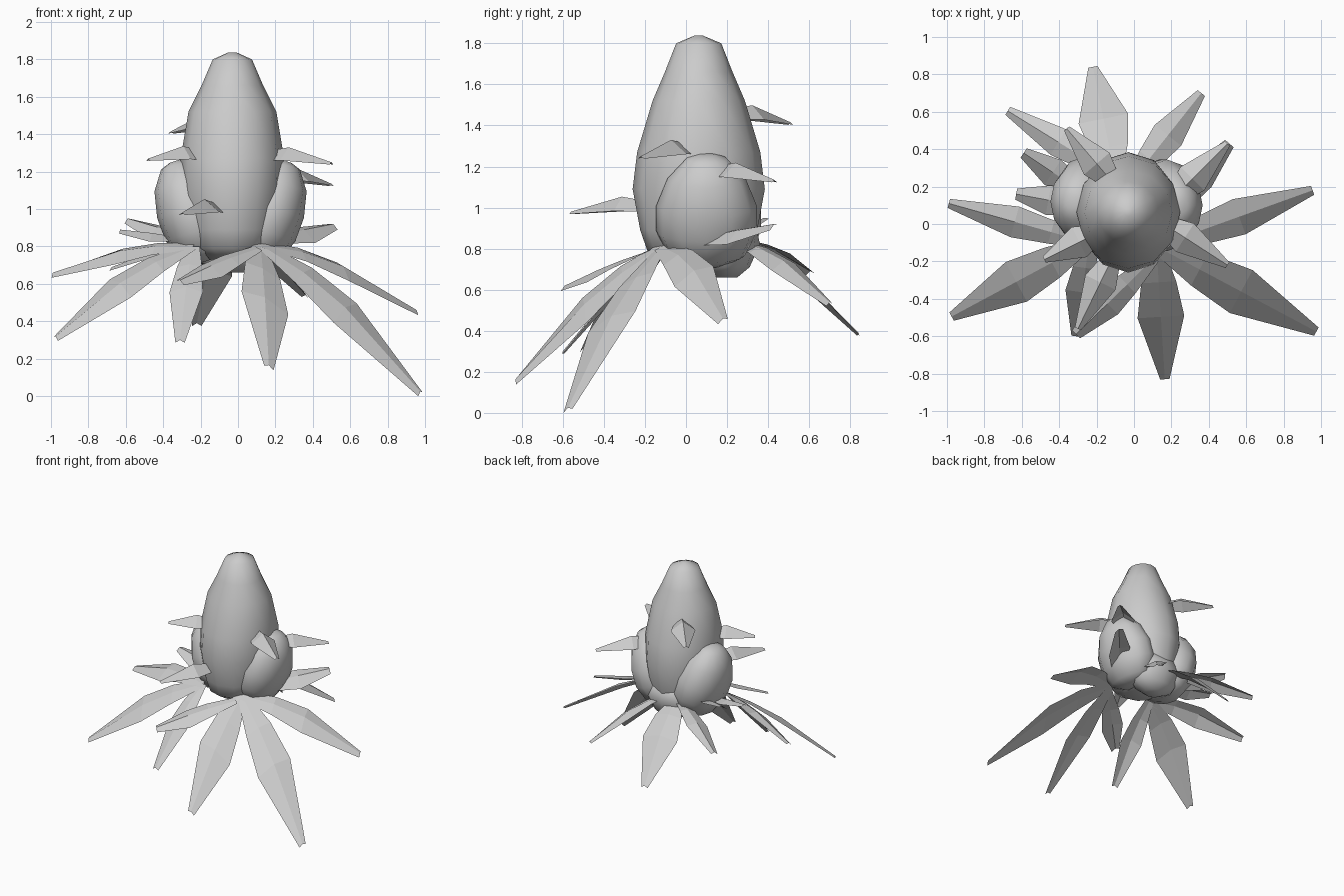
import bpy, bmesh, math
from mathutils import Vector, Matrix


def finish(bm, name, smooth=False):
    bmesh.ops.recalc_face_normals(bm, faces=bm.faces)
    for f in bm.faces:
        f.smooth = smooth
    me = bpy.data.meshes.new(name)
    bm.to_mesh(me)
    bm.free()
    ob = bpy.data.objects.new(name, me)
    bpy.context.collection.objects.link(ob)
    return ob


def bulb(name, loc, profile, sides=12, tilt=0.0):
    """Closed elliptical lathe from (z, rx, ry) rings, tilted about y."""
    bm = bmesh.new()
    m = Matrix.Translation(loc) @ Matrix.Rotation(tilt, 4, 'Y')
    rings = []
    for z, rx, ry in profile:
        rings.append([bm.verts.new(m @ Vector((
            rx * math.sin(2 * math.pi * i / sides),
            ry * math.cos(2 * math.pi * i / sides), z))) for i in range(sides)])
    for a, b in zip(rings, rings[1:]):
        for i in range(sides):
            j = (i + 1) % sides
            bm.faces.new((a[i], a[j], b[j], b[i]))
    bm.faces.new(rings[0])
    bm.faces.new(rings[-1])
    return finish(bm, name, True)


def leaf(name, base, tip, sections, arch, roll=0.0):
    """Creased leaf; sections are (t, half width, drop of the edges)."""
    bm = bmesh.new()
    base, tip = Vector(base), Vector(tip)
    d = tip - base
    side = Vector((-d.y, d.x, 0)).normalized()
    side.z = roll
    rows = []
    for t, w, drop in sections:
        c = base + d * t
        c.z += arch * 4 * t * (1 - t)
        low = Vector((0, 0, -drop))
        rows.append([bm.verts.new(p) for p in (c + side * w + low, c, c - side * w + low)])
    for a, b in zip(rows, rows[1:]):
        for i in (0, 1):
            bm.faces.new((a[i], a[i + 1], b[i + 1], b[i]))
    return finish(bm, name)


# Central body
bulb("main_body", (-0.03, 0.062, 0), [
    (0.73, 0.13, 0.15), (0.79, 0.21, 0.25), (0.89, 0.245, 0.285),
    (1.09, 0.272, 0.322), (1.27, 0.277, 0.30), (1.52, 0.235, 0.225),
    (1.66, 0.165, 0.165), (1.80, 0.105, 0.11), (1.838, 0.02, 0.02)])

# Side lobes, leaning outward
lobe = [(-0.28, 0.06, 0.09), (-0.23, 0.14, 0.19), (-0.11, 0.18, 0.245),
        (0.02, 0.185, 0.245), (0.16, 0.155, 0.19), (0.26, 0.085, 0.10), (0.28, 0.03, 0.04)]
bulb("left_lobe", (-0.25, 0.12, 0.99), lobe, tilt=math.radians(-18))
bulb("right_lobe", (0.17, 0.10, 0.99), lobe, tilt=math.radians(18))

# Rounded underside
bulb("under_bulb", (-0.03, 0.19, 0.82), [
    (-0.16, 0.07, 0.06), (-0.11, 0.17, 0.12), (0.0, 0.23, 0.17),
    (0.1, 0.2, 0.15), (0.14, 0.08, 0.07)])

# Rosette leaves, in clusters under each stem: base, tip, half width, arch, roll
right_c, left_c, back_c = (0.12, -0.12, 0.81), (-0.24, -0.10, 0.80), (-0.10, 0.25, 0.84)
leaves = [
    (right_c, (0.975, -0.575, 0.025), 0.13, 0.08, 0.4),
    (right_c, (0.165, -0.83, 0.165), 0.125, 0.06, -0.5),
    (right_c, (0.955, 0.18, 0.46), 0.10, 0.07, 0.5),
    (left_c, (-0.975, -0.495, 0.32), 0.12, 0.06, -0.4),
    (left_c, (-0.31, -0.60, 0.30), 0.09, 0.05, 0.0),
    (left_c, (-0.99, 0.11, 0.66), 0.085, 0.05, -0.5),
    ((-0.02, 0.22, 0.84), (0.36, 0.70, 0.54), 0.09, 0.06, 0.2),
    (back_c, (-0.22, 0.84, 0.39), 0.135, 0.07, 0.0),
    (back_c, (-0.675, 0.605, 0.69), 0.08, 0.03, -0.2)]
for n, (base, tip, w, arch, roll) in enumerate(leaves):
    leaf(f"rosette_leaf_{n + 1}", base, tip,
         [(0, 0.035, 0.0), (0.27, w * 0.75, 0.015), (0.53, w, 0.03), (1, 0.025, 0.015)],
         arch, roll)

# Short upper rosette leaves: base, tip, roll
shorts = [((0.11, -0.18, 0.79), (-0.31, -0.59, 0.62), -0.4),
          ((0.12, -0.02, 0.82), (0.51, 0.43, 0.92), 0.5),
          ((-0.2, 0.12, 0.81), (-0.59, 0.38, 0.95), -0.4),
          ((-0.2, 0.08, 0.82), (-0.63, 0.16, 0.89), -0.2)]
for n, (base, tip, roll) in enumerate(shorts):
    leaf(f"short_leaf_{n + 1}", base, tip,
         [(0, 0.03, 0.0), (0.35, 0.065, 0.015), (0.6, 0.08, 0.03), (1, 0.03, 0.015)],
         0.01, roll)

# Hooked spines on the bodies: the blade rises from the body, then dips to its tip
spines = [((0.16, 0.0, 1.31), (0.50, -0.22, 1.25)), ((-0.20, -0.05, 1.31), (-0.48, -0.19, 1.27)),
          ((-0.12, -0.19, 1.03), (-0.30, -0.56, 0.98)), ((-0.12, 0.23, 1.48), (-0.36, 0.51, 1.415)),
          ((0.22, 0.15, 1.20), (0.50, 0.43, 1.135))]
for n, (base, tip) in enumerate(spines):
    leaf(f"spine_{n + 1}", base, tip,
         [(0, 0.05, 0.05), (0.33, 0.09, 0.07), (1, 0.018, 0.012)], 0.045)
